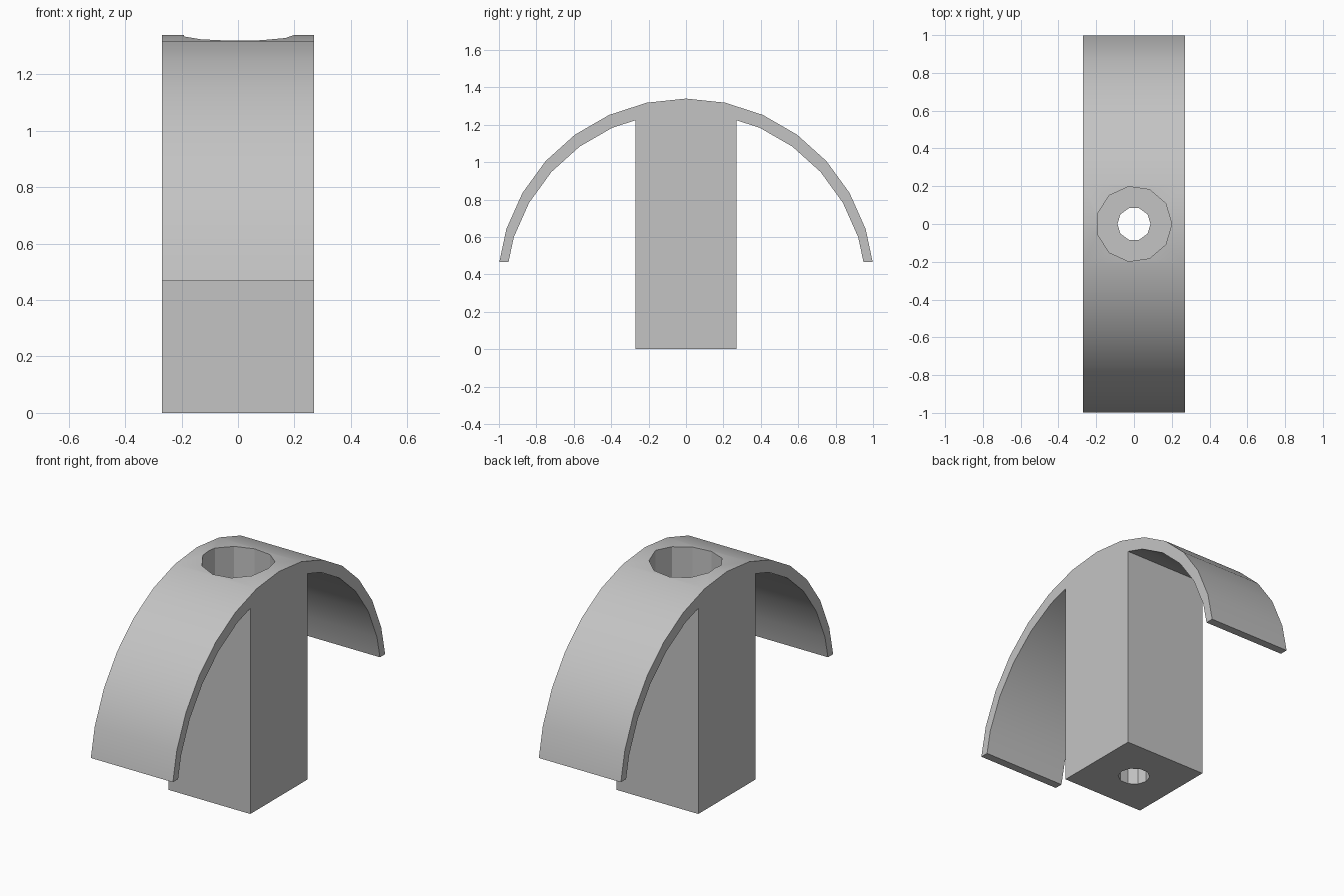
import bpy
import bmesh
from math import sin, cos, radians, tau

if "Cube" in bpy.data.objects:
    bpy.data.objects.remove(bpy.data.objects["Cube"], do_unlink=True)

HALF = 0.27          # half width of the post and the band
FOOT = 0.467         # height of the band's cut ends
STEP = 12            # degrees per band facet


def prism(name, points, offset):
    """Extrude a closed polygon of 3D points by an offset."""
    bm = bmesh.new()
    face = bm.faces.new([bm.verts.new(p) for p in points])
    moved = bmesh.ops.extrude_face_region(bm, geom=[face])["geom"]
    bmesh.ops.translate(bm, vec=offset,
                        verts=[v for v in moved if isinstance(v, bmesh.types.BMVert)])
    bmesh.ops.recalc_face_normals(bm, faces=bm.faces)
    mesh = bpy.data.meshes.new(name)
    bm.to_mesh(mesh)
    bm.free()
    obj = bpy.data.objects.new(name, mesh)
    bpy.context.collection.objects.link(obj)
    return obj


def arc(radius, centre, first):
    """Faceted quarter arc from near the crown down to the level cut end."""
    pts = [(radius * sin(radians(a)), centre + radius * cos(radians(a)))
           for a in range(first, 85, STEP)]
    (y0, z0), (y1, z1) = pts[-2:]
    pts[-1] = (y0 + (y1 - y0) * (z0 - FOOT) / (z0 - z1), FOOT)
    return pts


# Arched band and square post as one profile
outer = arc(1.01, 0.33, 0)
inner = arc(0.968, 0.30, 2 * STEP)
half = outer + inner[::-1] + [(HALF, 1.224), (HALF, 0)]
profile = half + [(-y, z) for y, z in half[:0:-1]]
body = prism("arched_post", [(-HALF, y, z) for y, z in profile], (2 * HALF, 0, 0))

# Wide recess from the top, narrow bore right through
for name, radius, sides, bottom in (("recess_cutter", 0.2, 11, 0.4),
                                    ("bore_cutter", 0.088, 10, -0.2)):
    ring = [(radius * cos(tau * i / sides), radius * sin(tau * i / sides), bottom)
            for i in range(sides)]
    cutter = prism(name, ring, (0, 0, 1.6 - bottom))
    cutter.hide_render = True
    cut = body.modifiers.new(name, "BOOLEAN")
    cut.operation = "DIFFERENCE"
    cut.solver = "EXACT"
    cut.object = cutter
    bpy.context.view_layer.objects.active = body
    bpy.ops.object.modifier_apply(modifier=cut.name)
    bpy.data.objects.remove(cutter, do_unlink=True)

# Plain grey finish
grey = bpy.data.materials.new("plain_grey")
colour = (0.55, 0.55, 0.55, 1)
grey.diffuse_color = colour
grey.use_nodes = True
grey.node_tree.nodes["Principled BSDF"].inputs["Base Color"].default_value = colour
body.data.materials.clear()
body.data.materials.append(grey)

# Smooth band, crisp corners
bpy.ops.object.select_all(action="DESELECT")
body.select_set(True)
bpy.context.view_layer.objects.active = body
bpy.ops.object.shade_smooth_by_angle(angle=radians(30))
